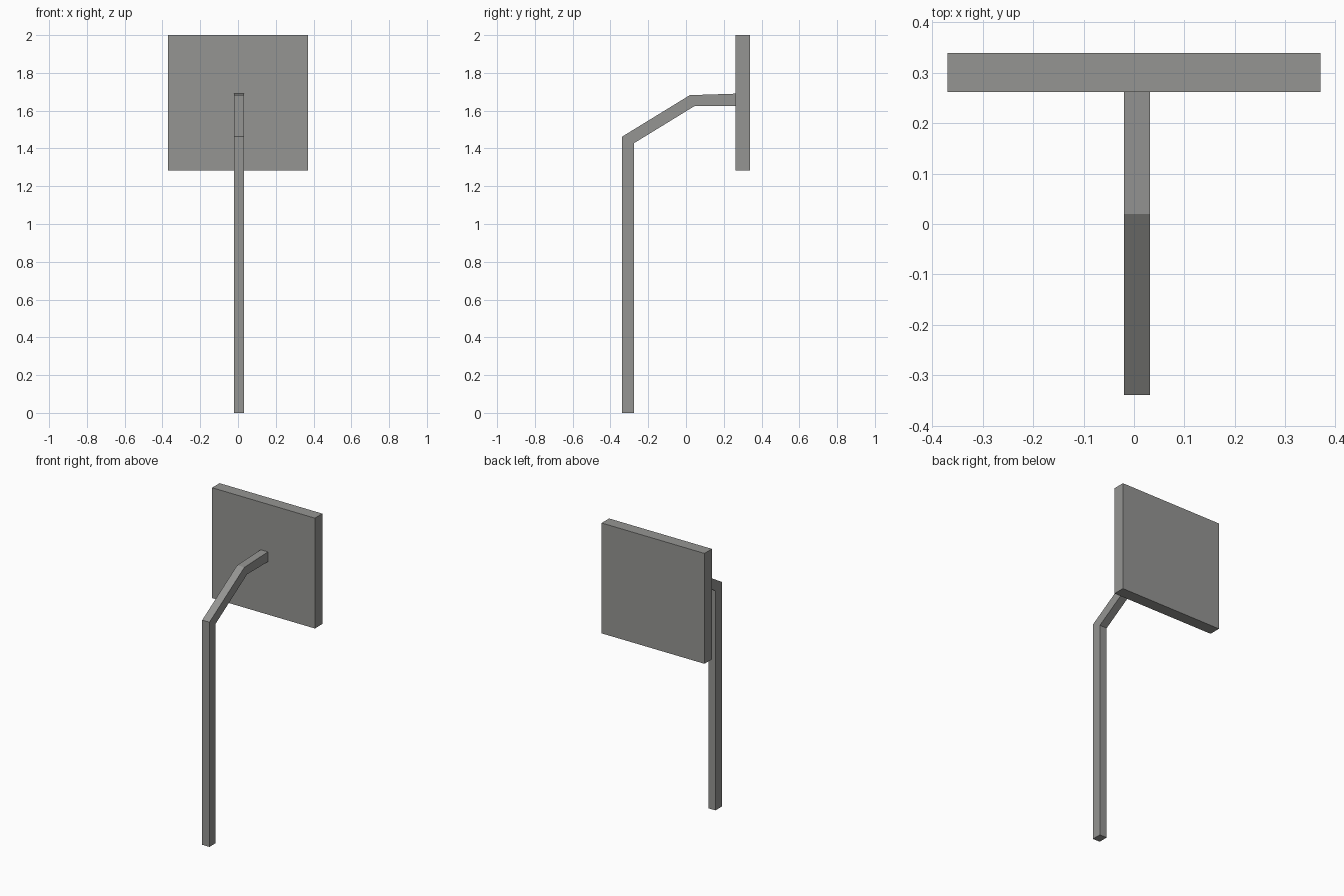
import bpy, bmesh

if "Cube" in bpy.data.objects:
    bpy.data.objects.remove(bpy.data.objects["Cube"])

# One plain grey for the whole model
grey = bpy.data.materials.new("warm grey")
grey.diffuse_color = (0.30, 0.30, 0.29, 1)
grey.use_nodes = True
grey.node_tree.nodes["Principled BSDF"].inputs["Base Color"].default_value = grey.diffuse_color


def extrude_profile(name, profile, x0, x1):
    """Extrude a closed (y, z) outline from x0 to x1."""
    bm = bmesh.new()
    face = bm.faces.new([bm.verts.new((x0, y, z)) for y, z in profile])
    ext = bmesh.ops.extrude_face_region(bm, geom=[face])
    verts = [g for g in ext["geom"] if isinstance(g, bmesh.types.BMVert)]
    bmesh.ops.translate(bm, verts=verts, vec=(x1 - x0, 0, 0))
    bmesh.ops.recalc_face_normals(bm, faces=bm.faces)
    mesh = bpy.data.meshes.new(name)
    bm.to_mesh(mesh)
    bm.free()
    mesh.materials.append(grey)
    obj = bpy.data.objects.new(name, mesh)
    bpy.context.collection.objects.link(obj)
    return obj


# Bent pole: upright, sloping arm and level arm meeting the board
extrude_profile("bent_pole", [
    (-0.339, 0), (-0.275, 0), (-0.275, 1.428), (0.048, 1.626),
    (0.262, 1.626), (0.262, 1.69), (0.02, 1.682), (-0.339, 1.462),
], -0.02, 0.032)

# Backboard slab
extrude_profile("backboard", [
    (0.262, 1.282), (0.339, 1.282), (0.339, 2.0), (0.262, 2.0),
], -0.37, 0.37)
